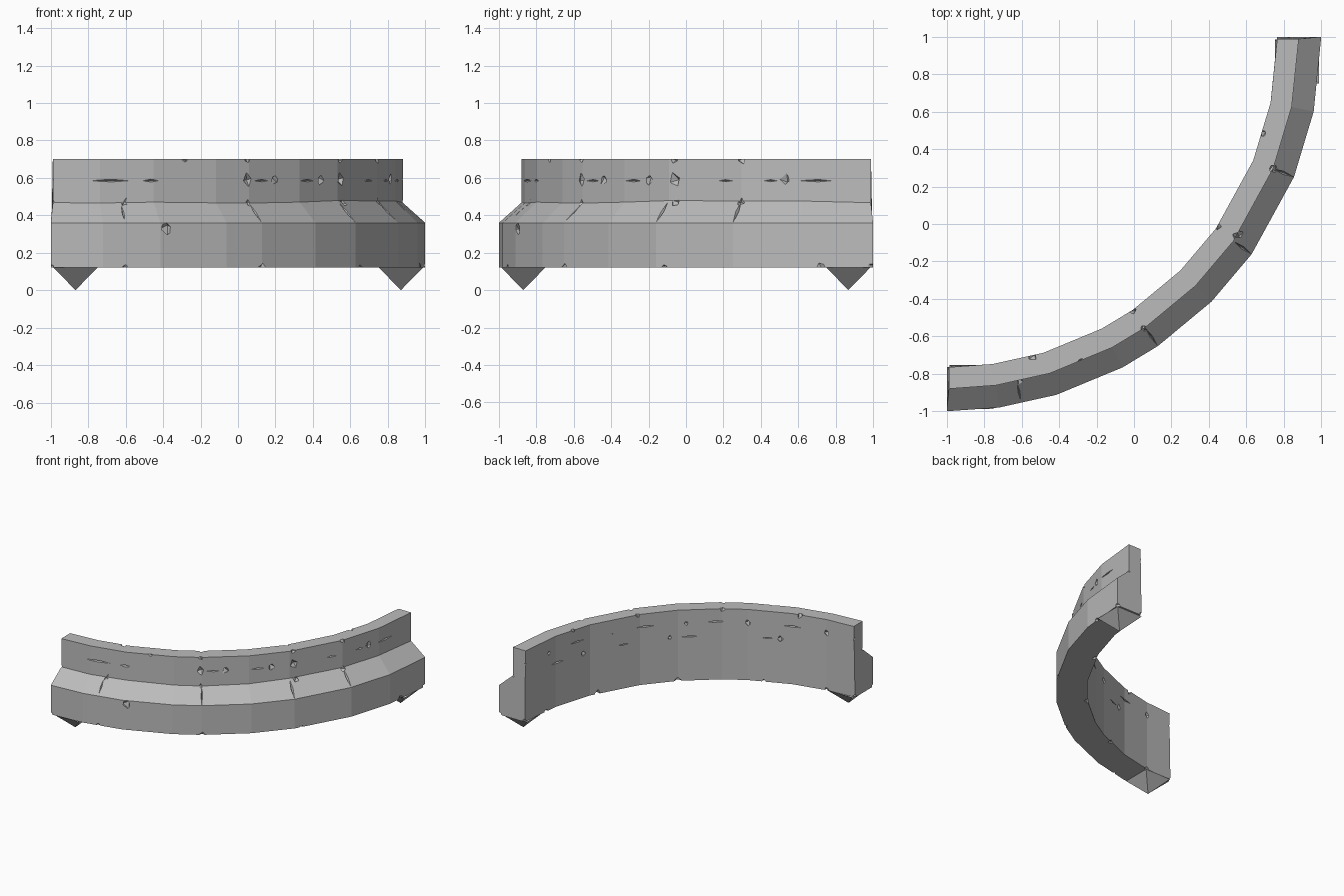
import bpy, bmesh, math, random
from mathutils import Matrix, Vector, Euler

random.seed(4)
if "Cube" in bpy.data.objects:
    bpy.data.objects.remove(bpy.data.objects["Cube"], do_unlink=True)

stone = bpy.data.materials.new("grey stone")
stone.use_nodes = True
GREY = (0.5, 0.5, 0.5, 1)
stone.diffuse_color = GREY
stone.node_tree.nodes["Principled BSDF"].inputs["Base Color"].default_value = GREY

# The wall is a quarter ring around this centre
CENTRE = Vector((-1, 1, 0))
INNER, LEDGE, OUTER = 1.765, 1.88, 2.0
BOTTOM, SHOULDER, STEP, TOP = 0.12, 0.36, 0.47, 0.70


def at(angle, r, z):
    a = math.radians(angle)
    return CENTRE + Vector((r * math.cos(a), r * math.sin(a), z))


def finish(bm, name):
    bmesh.ops.recalc_face_normals(bm, faces=bm.faces)
    mesh = bpy.data.meshes.new(name)
    bm.to_mesh(mesh)
    bm.free()
    mesh.materials.append(stone)
    obj = bpy.data.objects.new(name, mesh)
    bpy.context.collection.objects.link(obj)
    return obj


# Wall: stepped cross-section swept through the corners of the arc
profile = [(INNER, BOTTOM), (OUTER, BOTTOM), (OUTER, SHOULDER),
           (LEDGE, STEP), (LEDGE, TOP), (INNER, TOP)]
corners = [-90, -82, -73, -62, -55.7, -45, -35.5, -22, -11.5, 0]
bm = bmesh.new()
rings = []
for angle in corners:
    ring = []
    for r, z in profile:
        a = min(max(angle, -89.65), -0.35) if z > 0.4 else angle
        if z == STEP:
            z += random.uniform(-0.006, 0.01)
        ring.append(bm.verts.new(at(a, r, z)))
    rings.append(ring)
n = len(profile)
for a, b in zip(rings, rings[1:]):
    for i in range(n):
        j = (i + 1) % n
        bm.faces.new((a[i], a[j], b[j], b[i]))
bm.faces.new(rings[0])
bm.faces.new(rings[-1])
wall = finish(bm, "curved_wall")

# Chips and cracks: stretched octahedra gathered into one cutter
cut = bmesh.new()


def notch(angle, r, z, size, tilt=0, wild=False):
    m = Matrix.Translation(at(angle, r, z)) @ Matrix.Rotation(math.radians(angle), 4, 'Z')
    m = m @ Matrix.Rotation(math.radians(tilt), 4, 'Y')
    if wild:
        turn = Euler([random.uniform(-0.6, 0.6) for _ in range(3)])
        m = m @ turn.to_matrix().to_4x4()
    m = m @ Matrix.Diagonal((*size, 1))
    bmesh.ops.create_uvsphere(cut, u_segments=4, v_segments=2, radius=1, matrix=m)


def chips(angles, r, z, s):
    for a in angles:
        k = s * random.uniform(0.8, 1.2)
        notch(a, r, z, (k * 0.8, k * 0.8, k), wild=True)


# Chipped corners and face pits on the outside
chips([-67.5, -56, -34.5, -22], LEDGE, TOP, 0.03)
chips([-56, -50.3, -39.7, -34.3, -14.5], LEDGE, 0.59, 0.038)
chips([-78, -56, -34, -22], LEDGE + 0.01, STEP, 0.03)
chips([-72], OUTER, 0.33, 0.05)
chips([-78.5, -55.6, -34, -8], OUTER, BOTTOM, 0.035)

# Chipped corners and pits on the inside
chips([-75, -55.8, -35, -17], INNER, TOP, 0.03)
chips([-82, -62, -47, -28, -9], INNER, 0.59, 0.028)
chips([-70, -43, -20], INNER, 0.48, 0.028)
chips([-82, -66, -45, -24, -8], INNER, BOTTOM, 0.035)

# Chipped ends
for end in (-90, 0):
    chips([end], LEDGE, 0.585, 0.022)
    chips([end], LEDGE, STEP, 0.025)
    chips([end], OUTER, BOTTOM, 0.035)
    chips([end], INNER, BOTTOM, 0.03)
    chips([end], INNER, 0.59, 0.02)

# Horizontal cracks
for a, length in ((-80, 0.13), (-73.5, 0.05), (-53, 0.06), (-43, 0.06), (-25, 0.06), (-17, 0.05), (-9, 0.11)):
    notch(a, LEDGE, 0.585, (0.03, length, 0.008))
for a in (-73, -54, -37, -18):
    notch(a, INNER, 0.595, (0.025, 0.09, 0.007))
    notch(a + 6, INNER, 0.48, (0.025, 0.08, 0.007))

# Block seams across the sloping ledge
for a in (-78.5, -55.7, -35.5, -22):
    notch(a, 1.94, 0.418, (0.018, 0.009, 0.09), tilt=-47.5)

cutter = finish(cut, "chip_cutter")
cutter.hide_render = True
mod = wall.modifiers.new("chips", 'BOOLEAN')
mod.operation = 'DIFFERENCE'
mod.solver = 'EXACT'
mod.use_self = True
mod.object = cutter
bpy.context.view_layer.objects.active = wall
bpy.ops.object.modifier_apply(modifier=mod.name)
bpy.data.objects.remove(cutter, do_unlink=True)

# Pointed feet below both ends
HALF = 0.117
for name, x, y in (("right_foot", -0.868, -0.87), ("left_foot", 0.87, 0.868)):
    bm = bmesh.new()
    place = Matrix.Translation((x, y, BOTTOM / 2)) @ Matrix.Rotation(math.radians(45), 4, 'Z')
    bmesh.ops.create_cone(bm, cap_ends=False, segments=4, radius1=0,
                          radius2=HALF * math.sqrt(2), depth=BOTTOM, matrix=place)
    bmesh.ops.remove_doubles(bm, verts=bm.verts, dist=0.0001)
    finish(bm, name)
